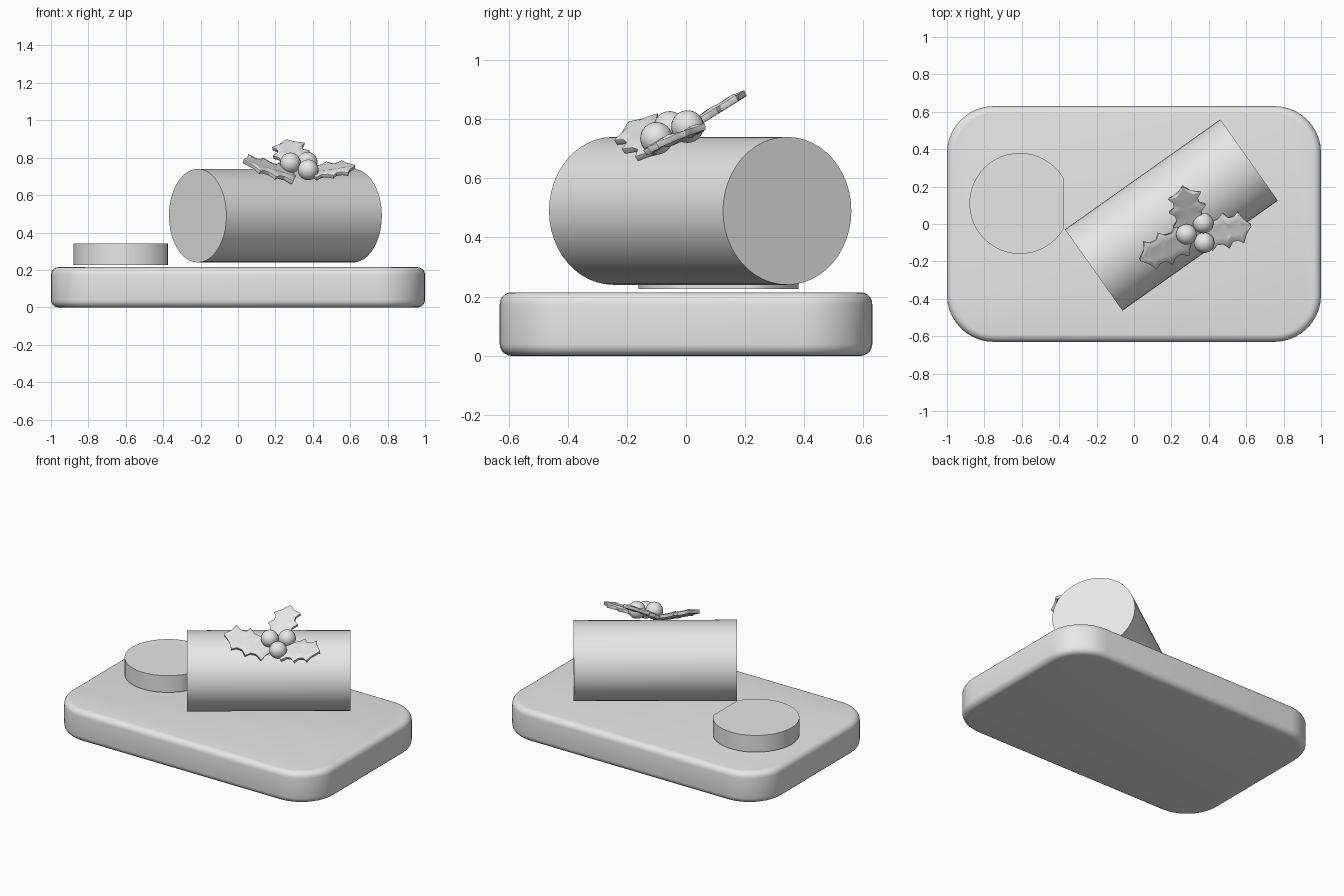
import bpy, bmesh, math
from mathutils import Vector, Matrix

cube = bpy.data.objects.get("Cube")
if cube:
    bpy.data.objects.remove(cube, do_unlink=True)

# One plain grey clay colour
grey = bpy.data.materials.new("plain grey")
grey.use_nodes = True
colour = (0.8, 0.8, 0.8, 1)
grey.diffuse_color = colour
grey.node_tree.nodes["Principled BSDF"].inputs["Base Color"].default_value = colour


def finish(name, bm, angle=35):
    """Turn a bmesh into a smooth shaded object with sharp creases."""
    bmesh.ops.recalc_face_normals(bm, faces=bm.faces)
    mesh = bpy.data.meshes.new(name)
    bm.to_mesh(mesh)
    bm.free()
    mesh.materials.append(grey)
    obj = bpy.data.objects.new(name, mesh)
    bpy.context.collection.objects.link(obj)
    bpy.ops.object.select_all(action='DESELECT')
    obj.select_set(True)
    bpy.context.view_layer.objects.active = obj
    bpy.ops.object.shade_smooth_by_angle(angle=math.radians(angle))
    return obj


def cylinder(matrix, segments=48):
    bm = bmesh.new()
    bmesh.ops.create_cone(bm, cap_ends=True, segments=segments, radius1=1,
                          radius2=1, depth=1, matrix=matrix)
    return bm


# Serving board: rounded corners, then softened rims
bm = bmesh.new()
bmesh.ops.create_cube(bm, size=1, matrix=Matrix.Translation((0, 0, 0.107))
                      @ Matrix.Diagonal((2, 1.26, 0.215, 1)))
upright = [e for e in bm.edges if abs(e.verts[0].co.z - e.verts[1].co.z) > 0.1]
bmesh.ops.bevel(bm, geom=upright, offset=0.25, segments=10, profile=0.5,
                affect='EDGES')
rims = [e for e in bm.edges if abs(e.verts[0].co.z - e.verts[1].co.z) < 0.01]
bmesh.ops.bevel(bm, geom=rims, offset=0.04, segments=5, profile=0.5,
                affect='EDGES')
finish("serving_board", bm)

# Cut slice, with one side trimmed flat
bm = cylinder(Matrix.Translation((-0.61, 0.11, 0.283))
              @ Matrix.Diagonal((0.27, 0.27, 0.115, 1)))
for v in bm.verts:
    v.co.x = min(v.co.x, -0.375)
finish("cake_slice", bm)

# Log lying across the board
bm = cylinder(Matrix.Translation((0.2, 0.048, 0.49))
              @ Matrix.Rotation(math.radians(35.3), 4, 'Z')
              @ Matrix.Rotation(math.radians(90), 4, 'Y')
              @ Matrix.Diagonal((0.25, 0.266, 1.018, 1)))
finish("cake_log", bm)

# Holly berries
for i, spot in enumerate([(0.37, 0.005, 0.775), (0.28, -0.055, 0.772),
                          (0.375, -0.1, 0.735)]):
    bm = bmesh.new()
    bmesh.ops.create_uvsphere(bm, u_segments=24, v_segments=16, radius=0.055,
                              matrix=Matrix.Translation(spot))
    finish(f"holly_berry_{i + 1}", bm, 60)

# Leaf half outline: position along the leaf, share of the half width
# (spikes and hollows alternate)
OUTLINE = [(0, 0.15), (0.1, 0.55), (0.16, 0.95), (0.28, 0.66), (0.4, 0.72),
           (0.5, 1), (0.58, 0.68), (0.7, 0.66), (0.8, 0.88), (0.86, 0.45),
           (0.93, 0.24), (1, 0.02)]


def leaf(name, base, tip, width, height, slope):
    """Spiky leaf lying on a tilted plane, creased along its midrib."""
    base, tip = Vector(base), Vector(tip)
    along = tip - base
    across = Vector((-along.y, along.x)).normalized() * width / 2
    bm = bmesh.new()
    rows = []
    for t, w in OUTLINE:
        row = []
        for side in (-1, -0.5, 0, 0.5, 1):
            p = base + along * t + across * side * w
            z = height + slope[0] * (p.x - base.x) + slope[1] * (p.y - base.y)
            z += 0.012 * math.sin(math.pi * abs(side)) * w
            row.append(bm.verts.new((p.x, p.y, z)))
        rows.append(row)
    for a, b in zip(rows, rows[1:]):
        for k in range(4):
            bm.faces.new((a[k], a[k + 1], b[k + 1], b[k]))
    obj = finish(name, bm, 50)
    solid = obj.modifiers.new("thickness", 'SOLIDIFY')
    solid.thickness = 0.022
    solid.offset = 0
    bevel = obj.modifiers.new("soft_rim", 'BEVEL')
    bevel.width = 0.006
    bevel.segments = 2
    bevel.limit_method = 'ANGLE'
    return obj


leaf("holly_leaf_back", (0.31, -0.03), (0.26, 0.2), 0.2, 0.745, (0, 0.62))
leaf("holly_leaf_right", (0.3, -0.07), (0.03, -0.19), 0.18, 0.7, (-0.48, 0.4))
leaf("holly_leaf_left", (0.36, -0.06), (0.625, -0.005), 0.19, 0.715, (0.05, 0.4))
